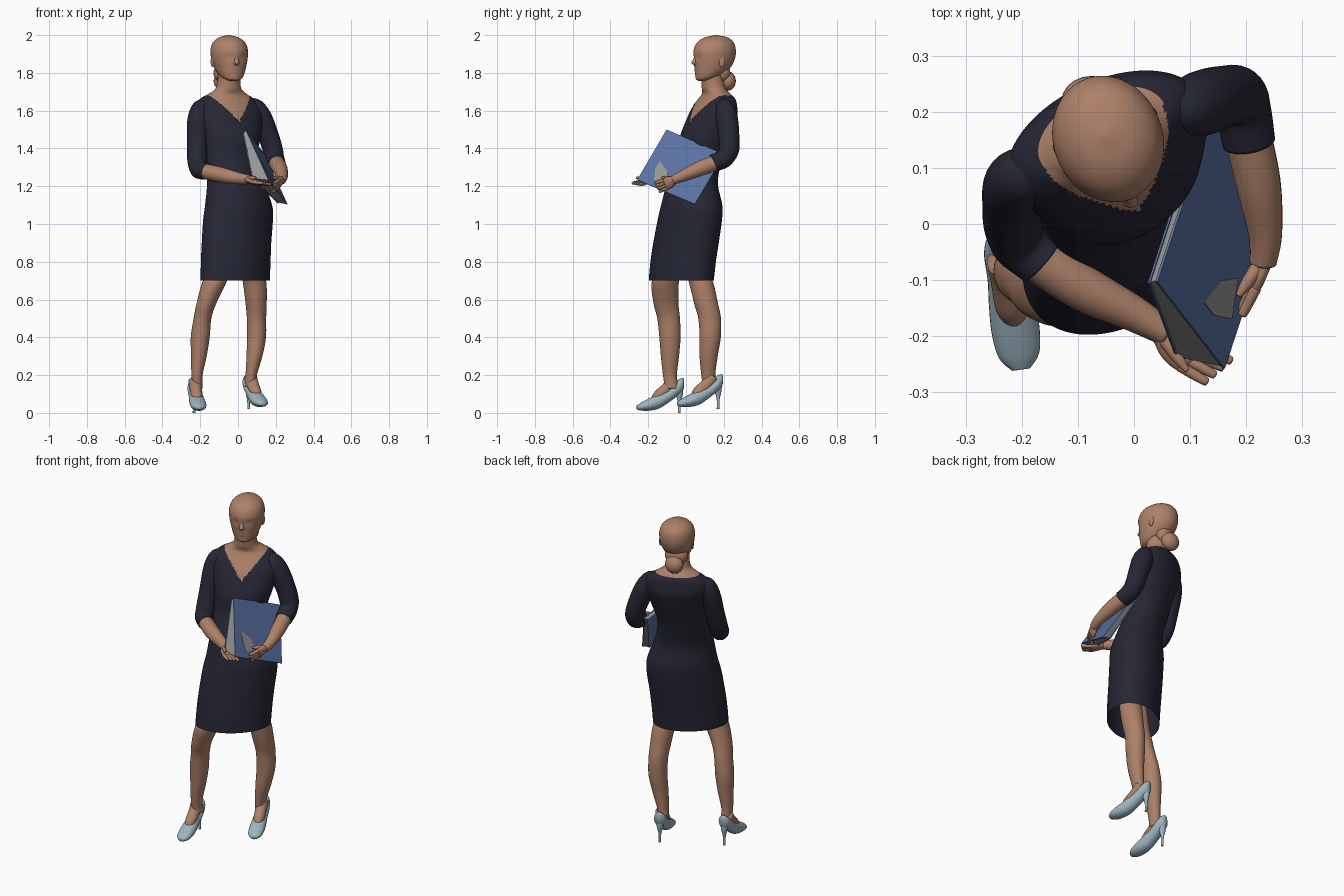
import bpy, bmesh, math
from mathutils import Vector, Matrix

if "Cube" in bpy.data.objects:
    bpy.data.objects.remove(bpy.data.objects["Cube"])

def material(name, rgb):
    m = bpy.data.materials.new(name)
    m.diffuse_color = (*rgb, 1)
    m.use_nodes = True
    m.node_tree.nodes["Principled BSDF"].inputs["Base Color"].default_value = m.diffuse_color
    return m

SKIN = material("skin", (0.42, 0.22, 0.14))
NAVY = material("navy cloth", (0.020, 0.020, 0.036))
SHOE = material("pale blue leather", (0.34, 0.46, 0.53))
BLUE = material("folder blue", (0.10, 0.165, 0.36))
PAGE = material("paper grey", (0.30, 0.30, 0.29))

def finish(name, bm, mats, smooth=True):
    bmesh.ops.recalc_face_normals(bm, faces=bm.faces)
    for f in bm.faces:
        f.smooth = smooth
    me = bpy.data.meshes.new(name)
    bm.to_mesh(me)
    bm.free()
    for m in mats:
        me.materials.append(m)
    ob = bpy.data.objects.new(name, me)
    bpy.context.collection.objects.link(ob)
    return ob

def spline(p, i, t):
    a, b, c, d = (p[max(0, min(len(p) - 1, i + k))] for k in (-1, 0, 1, 2))
    return 0.5 * (2 * b + (c - a) * t + (2 * a - 5 * b + 4 * c - d) * t * t + (3 * b - a - 3 * c + d) * t ** 3)

def loft(name, rings, mats, n=28, sub=6, caps=(True, True), rule=None, shape=None):
    """Smooth surface through elliptical rings (centre, axis u, axis v)."""
    cols = [[Vector(r[k]) for r in rings] for k in range(3)]
    bm = bmesh.new()
    loops = []
    steps = [(i, s / sub) for i in range(len(rings) - 1) for s in range(sub)] + [(len(rings) - 2, 1.0)]
    for i, t in steps:
        c, u, v = (spline(col, i, t) for col in cols)
        loops.append([bm.verts.new(c + u * math.cos(a) + v * math.sin(a))
                      for a in (2 * math.pi * k / n for k in range(n))])
    for p, q in zip(loops, loops[1:]):
        for k in range(n):
            bm.faces.new((p[k], p[(k + 1) % n], q[(k + 1) % n], q[k]))
    for use, lp in zip(caps, (loops[0], loops[-1])):
        if use:
            bm.faces.new(lp)
    if shape:
        for v in bm.verts:
            v.co = shape(v.co)
    if rule:
        for f in bm.faces:
            f.material_index = rule(f.calc_center_median())
    return finish(name, bm, mats)

def flat(rows):
    """Horizontal rings from x, y, z, radius x, radius y, turn in degrees."""
    out = []
    for x, y, z, rx, ry, deg in rows:
        c, s = math.cos(math.radians(deg)), math.sin(math.radians(deg))
        out.append(((x, y, z), (rx * c, rx * s, 0), (-ry * s, ry * c, 0)))
    return out

def limb(name, rows, mat, n=20):
    """Round tube through x, y, z, radius points."""
    pts = [Vector(r[:3]) for r in rows]
    ref = Vector((0.3, 0.2, 1)) if abs((pts[-1] - pts[0]).normalized().z) < 0.7 else Vector((1, 0, 0))
    rings = []
    for i, p in enumerate(pts):
        d = (pts[min(i + 1, len(pts) - 1)] - pts[max(i - 1, 0)]).normalized()
        u = d.cross(ref).normalized()
        rings.append((p, u * rows[i][3], d.cross(u) * rows[i][3]))
    return loft(name, rings, [mat], n)

def ball(name, loc, size, mat, turn=0):
    bm = bmesh.new()
    bmesh.ops.create_uvsphere(bm, u_segments=20, v_segments=14, radius=1)
    bm.transform(Matrix.Translation(loc) @ Matrix.Rotation(turn, 4, 'Z') @ Matrix.Diagonal((*size, 1)))
    return finish(name, bm, [mat])

def slab(name, one, two, mat):
    bm = bmesh.new()
    a, b = ([bm.verts.new(p) for p in q] for q in (one, two))
    bm.faces.new(a)
    bm.faces.new(b)
    for i in range(len(a)):
        j = (i + 1) % len(a)
        bm.faces.new((a[i], a[j], b[j], b[i]))
    return finish(name, bm, [mat], False)

# Dress body, chest and neck as one surface; the V neckline decides the colour
TURN = math.radians(25)
def neckline(p):
    dx, dy = p.x + 0.057, p.y - 0.16
    u = dx * math.cos(TURN) + dy * math.sin(TURN)
    v = -dx * math.sin(TURN) + dy * math.cos(TURN)
    edge = 1.545 + 1.15 * abs(u) if v < 0 else 1.68
    return 1 if p.z > edge else 0

loft("dress_and_neck", flat([
    (-.015, -.025, .70, .208, .142, 40), (-.012, -.015, .80, .208, .144, 40),
    (-.008, 0, .90, .207, .145, 40), (0, .02, 1.02, .205, .145, 38),
    (.003, .03, 1.10, .193, .143, 36), (-.013, .035, 1.22, .162, .120, 33),
    (-.035, .073, 1.35, .145, .110, 30), (-.033, .10, 1.46, .160, .124, 27),
    (-.045, .14, 1.57, .186, .115, 25), (-.055, .155, 1.63, .180, .095, 25),
    (-.058, .163, 1.665, .150, .080, 25), (-.055, .160, 1.69, .105, .068, 25),
    (-.05, .145, 1.725, .066, .061, 25), (-.045, .135, 1.82, .058, .058, 25)]),
    [NAVY, SKIN], n=130, sub=11, caps=(False, True), rule=neckline)

# Head, turned slightly, with eye sockets pressed in
HEAD = Matrix.Translation((-.045, .148, 0)) @ Matrix.Rotation(math.radians(20), 4, 'Z')
def at_head(x, y, z):
    return HEAD @ Vector((x, y, z))
def face_shape(p):
    q = p.copy()
    for sx in (-.034, .034):
        d = (p - Vector((sx, -.095, 1.882))).length
        q.y += 0.007 * math.exp(-(d / 0.022) ** 2)
    return HEAD @ q
loft("head", flat([
    (0, -.068, 1.757, .018, .018, 0), (0, -.052, 1.768, .046, .047, 0),
    (0, -.030, 1.79, .066, .072, 0), (0, -.008, 1.83, .083, .098, 0),
    (0, .001, 1.875, .094, .112, 0), (0, .004, 1.92, .097, .114, 0),
    (0, .008, 1.96, .084, .099, 0), (0, .012, 1.987, .052, .064, 0),
    (0, .012, 2.0, .006, .006, 0)]), [SKIN], n=48, sub=6, shape=face_shape)
loft("nose", [(at_head(0, y, z), HEAD.to_3x3() @ Vector((w, 0, 0)), HEAD.to_3x3() @ Vector((0, w, 0)))
              for y, z, w in ((-.098, 1.895, .008), (-.107, 1.87, .011), (-.112, 1.853, .014), (-.098, 1.838, .010))],
     [SKIN], n=14)
for z in (1.814, 1.803):
    ball("lip", at_head(0, -.094, z), (.022, .010, .007), SKIN, math.radians(20))
for s in (-1, 1):
    ball("ear", at_head(.090 * s, .012, 1.86), (.007, .017, .030), SKIN, math.radians(20 - 15 * s))
ball("hair_bun", (-.075, .220, 1.757), (.054, .044, .052), SKIN)
ball("nape_hair", (-.066, .185, 1.80), (.066, .048, .055), SKIN, math.radians(20))

# Sleeves and forearms
limb("right_sleeve", [(-.165, .11, 1.64, .030), (-.192, .09, 1.615, .050), (-.211, .07, 1.55, .057),
     (-.217, .03, 1.42, .053), (-.215, -.005, 1.33, .052), (-.203, -.035, 1.288, .050), (-.165, -.068, 1.28, .046)], NAVY, 28)
limb("right_forearm", [(-.19, -.05, 1.282, .041), (-.09, -.115, 1.26, .041), (.0, -.16, 1.242, .032),
     (.06, -.195, 1.235, .024)], SKIN)
limb("left_sleeve", [(.065, .20, 1.645, .030), (.09, .205, 1.62, .048), (.12, .215, 1.565, .058),
     (.16, .227, 1.47, .055), (.185, .227, 1.39, .053), (.195, .20, 1.347, .050), (.205, .145, 1.322, .047)], NAVY, 28)
limb("left_forearm", [(.2, .17, 1.33, .042), (.222, .07, 1.292, .040), (.234, -.02, 1.253, .030),
     (.230, -.07, 1.232, .024)], SKIN)

# Hands: flattened palm, four fingers and a thumb
def hand(side, wrist, knuckle, tip, spread, thumb):
    w, k, t, s = map(Vector, (wrist, knuckle, tip, spread))
    thick = (k - w).cross(s).normalized() * 0.013
    loft(side + "_palm", [(w, s * .7, thick * 1.4), (w.lerp(k, .5), s * 1.1, thick * 1.2), (k, s * 1.1, thick),
                          (k.lerp(t, .15), s * .8, thick * .5)], [SKIN])
    for i in (-.9, -.3, .3, .9):
        a, b = k + s * i * .9, t + s * i
        limb(side + "_finger", [(*a, .010), (*a.lerp(b, .6), .0095), (*b, .008), (*(b + (b - a) * .07), .003)], SKIN, 10)
    a, b = map(Vector, thumb)
    limb(side + "_thumb", [(*a, .013), (*a.lerp(b, .6), .011), (*b, .005)], SKIN, 10)

hand("right", (.05, -.19, 1.236), (.100, -.236, 1.218), (.150, -.262, 1.213), (.024, .021, -.004),
     ((.05, -.2, 1.24), (.095, -.262, 1.245)))
hand("left", (.231, -.06, 1.235), (.214, -.105, 1.212), (.190, -.150, 1.195), (.004, -.012, .025),
     ((.222, -.075, 1.24), (.186, -.128, 1.245)))

# Folder: two covers with a wedge of pages between
outer = [Vector(p) for p in ((.0375, -.1025, 1.4975), (.1575, -.2575, 1.2325), (.2575, .0475, 1.1025), (.1375, .2025, 1.3675))]
inner = [Vector(p) for p in ((.028, -.105, 1.485), (.078, -.240, 1.24), (.215, .05, 1.11), (.125, .195, 1.36))]
e1, e2 = outer[1] - outer[0], outer[3] - outer[0]
out = e1.cross(e2).normalized()
out *= 1 if out.x > 0 else -1
slab("folder_outer_cover", outer, [p + out * .005 for p in outer], BLUE)
slab("folder_inner_cover", inner, [p - out * .004 for p in inner], BLUE)
mid = sum(outer, Vector()) / 4
slab("folder_pages", [p.lerp(mid, .015) for p in outer], [p.lerp(mid, .015) for p in inner], PAGE)
patch = [outer[0] + e1 * a + e2 * b + out * .0045
         for a, b in ((.55, .16), (.70, .16), (.90, .24), (.82, .44), (.655, .34))]
slab("cover_patch", patch, [p + out * .002 for p in patch], PAGE)

# Legs
loft("right_leg", flat([
    (-.215, -.075, .13, .028, .036, 0), (-.217, -.085, .20, .030, .037, 0), (-.207, -.085, .30, .041, .048, 0),
    (-.200, -.085, .40, .050, .056, 0), (-.188, -.092, .50, .047, .060, 0), (-.167, -.106, .58, .052, .066, 0),
    (-.126, -.110, .69, .064, .072, 0), (-.10, -.085, .76, .058, .060, 0), (-.085, -.07, .84, .05, .05, 0)]), [SKIN])
loft("left_leg", flat([
    (.064, .125, .14, .028, .036, 0), (.070, .118, .20, .030, .037, 0), (.087, .120, .30, .042, .048, 0),
    (.098, .128, .40, .050, .056, 0), (.098, .125, .50, .051, .060, 0), (.096, .106, .58, .056, .063, 0),
    (.088, .080, .69, .062, .064, 0), (.07, .05, .76, .058, .058, 0), (.05, .03, .84, .05, .05, 0)]), [SKIN])

# High-heeled shoes with the instep showing
def shoe(side, heel, lift, deg):
    m = Matrix.Translation((*heel, lift)) @ Matrix.Rotation(math.radians(deg), 4, 'Z')
    r = m.to_3x3()
    rows = [(0, .128, .182, .014), (-.012, .108, .185, .029), (-.04, .085, .168, .037), (-.085, .052, .130, .037),
            (-.13, .024, .106, .041), (-.18, .012, .080, .043), (-.225, .012, .056, .036), (-.250, .018, .040, .016)]
    loft(side + "_shoe", [(m @ Vector((0, y, (a + b) / 2)), r @ Vector((w, 0, 0)), r @ Vector((0, 0, (b - a) / 2)))
                          for y, a, b, w in rows], [SHOE])
    loft(side + "_heel", [(m @ Vector((0, y, z)), r @ Vector((w, 0, 0)), r @ Vector((0, w, 0)))
                          for y, z, w in ((-.028, .14, .024), (-.024, .10, .019), (-.023, .05, .008), (-.024, 0, .007))],
         [SHOE], n=14)
    limb(side + "_instep", [(*(m @ Vector((0, y, z))), w) for y, z, w in
                            ((-.055, .17, .034), (-.09, .128, .032), (-.135, .090, .030), (-.16, .066, .020))], SKIN)

shoe("right", (-.236, -.012), 0, 8)
shoe("left", (.048, .192), .02, 20)
